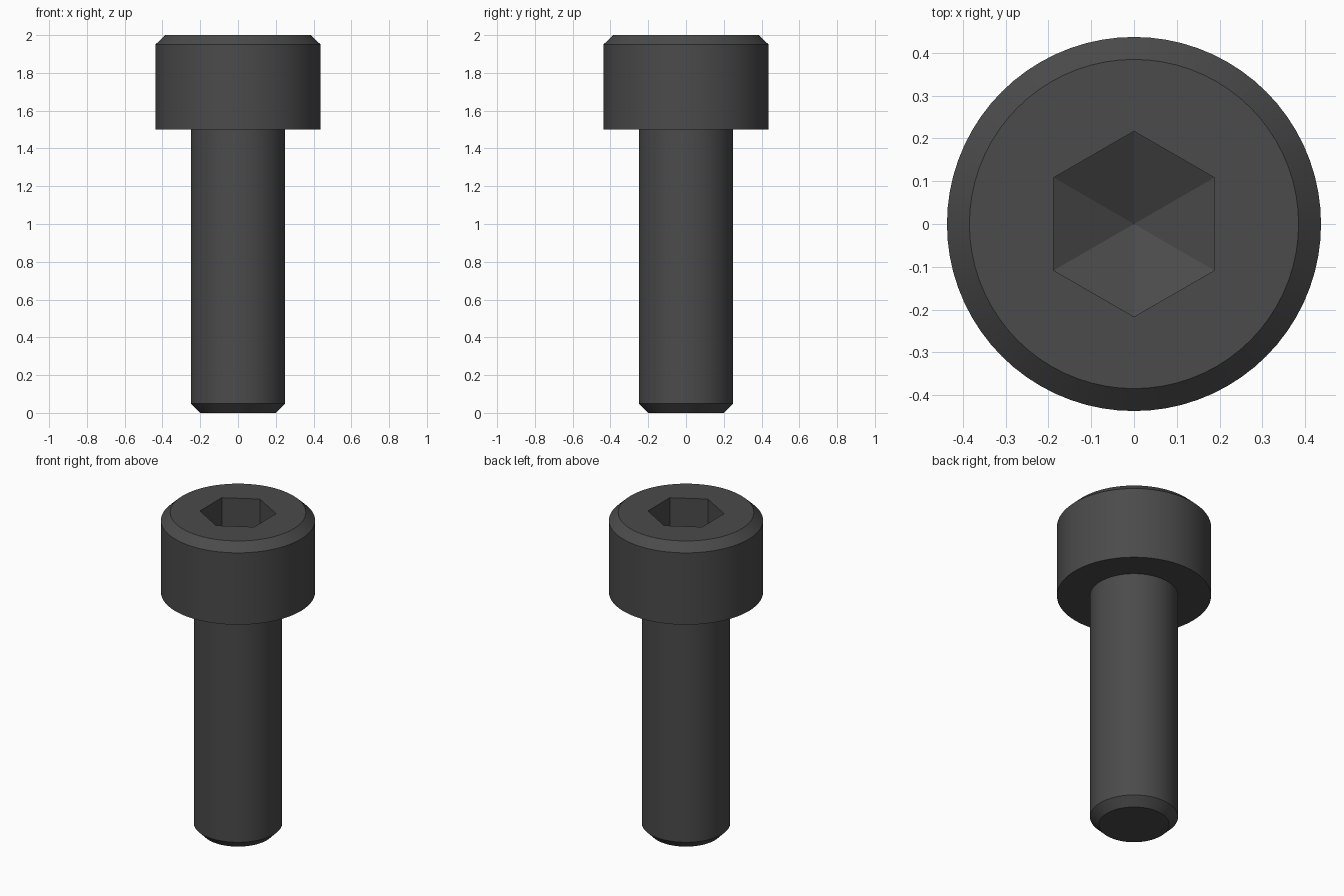
import bpy, bmesh, math

if "Cube" in bpy.data.objects:
    bpy.data.objects.remove(bpy.data.objects["Cube"], do_unlink=True)

SEGMENTS = 72           # multiple of 12, so the hexagon corners fall on vertices
HEX_CORNER = 0.217      # socket centre to corner

steel = bpy.data.materials.new("dark_steel")
steel.use_nodes = True
colour = (0.07, 0.07, 0.07, 1.0)
steel.diffuse_color = colour
steel.node_tree.nodes["Principled BSDF"].inputs["Base Color"].default_value = colour


def circle(r):
    return lambda a: r


def hexagon(corner):
    """Radius of a hexagon with corners on the y axis at angle a."""
    apothem = corner * math.cos(math.pi / 6)
    sixth = math.pi / 3
    return lambda a: apothem / math.cos((a + sixth / 2) % sixth - sixth / 2)


def loft(name, sections):
    """Skin a stack of (z, radius function) rings; None makes a centre point."""
    bm = bmesh.new()
    rings = []
    for z, radius in sections:
        if radius is None:
            rings.append([bm.verts.new((0, 0, z))] * SEGMENTS)
            continue
        ring = []
        for i in range(SEGMENTS):
            a = 2 * math.pi * i / SEGMENTS
            r = radius(a)
            ring.append(bm.verts.new((r * math.cos(a), r * math.sin(a), z)))
        rings.append(ring)
    for low, high in zip(rings, rings[1:]):
        for i in range(SEGMENTS):
            j = (i + 1) % SEGMENTS
            corners = dict.fromkeys((low[i], low[j], high[j], high[i]))
            bm.faces.new(list(corners))
    mesh = bpy.data.meshes.new(name)
    bm.to_mesh(mesh)
    bm.free()
    mesh.materials.append(steel)
    obj = bpy.data.objects.new(name, mesh)
    bpy.context.collection.objects.link(obj)
    bpy.ops.object.select_all(action='DESELECT')
    obj.select_set(True)
    bpy.context.view_layer.objects.active = obj
    bpy.ops.object.shade_smooth_by_angle(angle=math.radians(20))
    return obj


# Shank with chamfered tip, meeting the underside of the head
loft("shank", [
    (0.0, None),
    (0.0, circle(0.20)),
    (0.05, circle(0.25)),
    (1.5, circle(0.25)),
])

# Head: underside, wall, chamfer, top face, hexagonal socket with pointed floor
loft("head", [
    (1.5, circle(0.25)),
    (1.5, circle(0.4375)),
    (1.95, circle(0.4375)),
    (2.0, circle(0.385)),
    (2.0, hexagon(HEX_CORNER)),
    (1.75, hexagon(HEX_CORNER)),
    (1.64, None),
])
